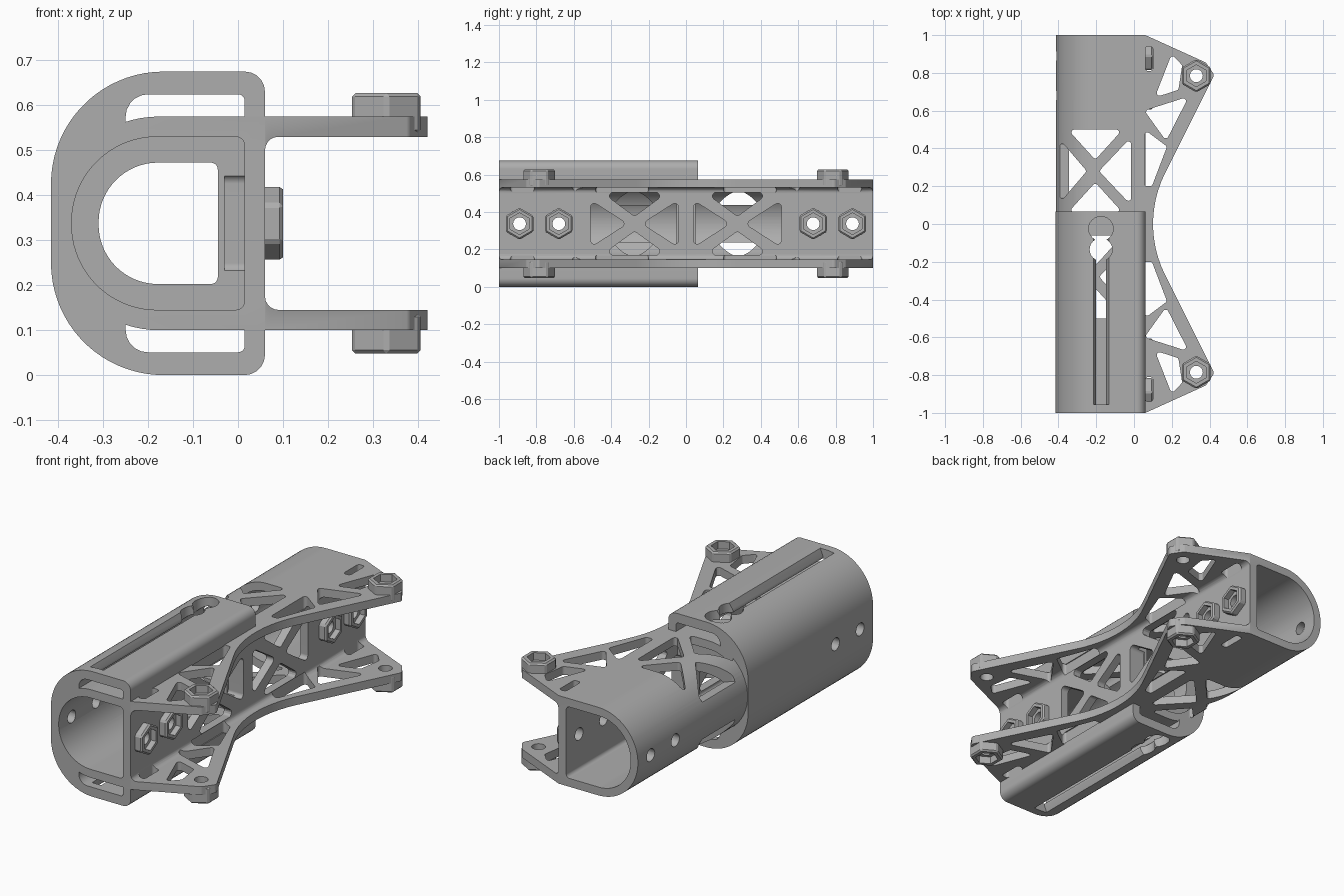
import bpy, bmesh, math
from mathutils import Vector

if "Cube" in bpy.data.objects:
    bpy.data.objects.remove(bpy.data.objects["Cube"])

MID = 0.3375            # height of the tube axis
SIGNS = (1, -1)

grey = bpy.data.materials.new("plain grey")
grey.use_nodes = True
grey.diffuse_color = (0.42, 0.42, 0.42, 1)
grey.node_tree.nodes["Principled BSDF"].inputs["Base Color"].default_value = grey.diffuse_color


def rounded(points, radius=0):
    """Closed outline from (u, v[, corner radius]) points."""
    out = []
    for i, p in enumerate(points):
        r = p[2] if len(p) > 2 else radius
        here = Vector(p[:2])
        if not r:
            out.append(here)
            continue
        to_prev = (Vector(points[i - 1][:2]) - here).normalized()
        to_next = (Vector(points[(i + 1) % len(points)][:2]) - here).normalized()
        half = to_prev.angle(to_next) / 2
        centre = here + (to_prev + to_next).normalized() * r / math.sin(half)
        start = here + to_prev * r / math.tan(half) - centre
        end = here + to_next * r / math.tan(half) - centre
        a = math.atan2(start.y, start.x)
        sweep = (math.atan2(end.y, end.x) - a + math.pi) % math.tau - math.pi
        n = max(3, int(abs(sweep) / 0.08)) if r > 0.1 else 5
        for k in range(n + 1):
            t = a + sweep * k / n
            out.append(centre + r * Vector((math.cos(t), math.sin(t))))
    return out


def ngon(u, v, r, sides=24):
    """Regular outline; first corner points along +v."""
    return [(u + r * math.sin(math.tau * k / sides), v + r * math.cos(math.tau * k / sides))
            for k in range(sides)]


def prism(name, axis, outline, a, b):
    """Extrude an outline along an axis from a to b."""
    place = {"x": lambda u, v, w: (w, u, v),
             "y": lambda u, v, w: (u, w, v),
             "z": lambda u, v, w: (u, v, w)}[axis]
    bm = bmesh.new()
    low = [bm.verts.new(place(u, v, a)) for u, v in outline]
    high = [bm.verts.new(place(u, v, b)) for u, v in outline]
    bm.faces.new(low)
    bm.faces.new(high)
    for i in range(len(low)):
        j = (i + 1) % len(low)
        bm.faces.new((low[i], low[j], high[j], high[i]))
    bmesh.ops.recalc_face_normals(bm, faces=bm.faces)
    mesh = bpy.data.meshes.new(name)
    bm.to_mesh(mesh)
    bm.free()
    mesh.materials.append(grey)
    obj = bpy.data.objects.new(name, mesh)
    bpy.context.scene.collection.objects.link(obj)
    return obj


def apply(obj, mod):
    bpy.context.view_layer.objects.active = obj
    bpy.ops.object.modifier_apply(modifier=mod.name)


def combine(obj, tool, operation):
    mod = obj.modifiers.new("combine", "BOOLEAN")
    mod.operation, mod.solver, mod.object = operation, "EXACT", tool
    apply(obj, mod)
    bpy.data.objects.remove(tool)


def cut(obj, axis, outline, a, b):
    combine(obj, prism("cutter", axis, outline, a, b), "DIFFERENCE")


def add_boss(obj, axis, u, v, r, a, b):
    boss = prism("boss", axis, ngon(u, v, r, 6), a, b)
    mod = boss.modifiers.new("chamfer", "BEVEL")
    mod.width, mod.segments = 0.008, 1
    apply(boss, mod)
    combine(obj, boss, "UNION")


def d_shape(left, right, half, r_left, r_right):
    return rounded([(left, MID - half, r_left), (right, MID - half, r_right),
                    (right, MID + half, r_right), (left, MID + half, r_left)])


# Tube body with two side flanges, trimmed to the waisted plan outline
body = prism("tube_body", "y", rounded([
    (-0.413, 0.1, 0.237), (0.5, 0.1), (0.5, 0.145), (0.06, 0.145, 0.03),
    (0.06, 0.53, 0.03), (0.5, 0.53), (0.5, 0.575), (-0.413, 0.575, 0.237)]), -1, 1)
plan = [(-0.6, -1.1), (0.06, -1.1), (0.06, -1), (0.38, -0.855, 0.02), (0.425, -0.79, 0.02),
        (0.03, 0, 0.6), (0.425, 0.79, 0.02), (0.38, 0.855, 0.02), (0.06, 1), (0.06, 1.1), (-0.6, 1.1)]
combine(body, prism("plan", "z", rounded(plan), -0.2, 0.9), "INTERSECT")

# Bolt bosses on the flat face and at the flange tips
BOLTS = [s * y for s in SIGNS for y in (0.89, 0.68)]
TIPS = [(0.33, s * 0.785) for s in SIGNS]
for y in BOLTS:
    add_boss(body, "x", y, MID, 0.085, 0.035, 0.1)
for x, y in TIPS:
    for s in SIGNS:
        add_boss(body, "z", x, y, 0.088, MID + s * 0.2, MID + s * 0.29)

# Wide bore from each end, leaving a narrower collar in the middle
for s in SIGNS:
    cut(body, "y", d_shape(-0.37, 0.015, 0.1925, 0.19, 0.02), s * 0.05, s * 1.1)
cut(body, "y", d_shape(-0.31, -0.045, 0.135, 0.132, 0.015), -0.2, 0.2)

# Lattice windows in the curved wall
wall_windows = [
    [(-0.35, 0.5), (-0.06, 0.5), (-0.205, 0.34)],
    [(-0.35, 0.06), (-0.06, 0.06), (-0.205, 0.22)],
    [(-0.015, 0.46), (-0.015, 0.1), (-0.185, 0.28)],
    [(-0.395, 0.45), (-0.395, 0.11), (-0.25, 0.28)]]
# Openings in the flanges
flange_windows = [
    [(0.2, 0.9), (0.255, 0.84), (0.235, 0.71), (0.11, 0.67)],
    [(0.055, 0.6), (0.29, 0.675), (0.17, 0.44)],
    [(0.055, 0.5), (0.175, 0.41), (0.095, 0.2), (0.055, 0.2)],
    [(0.06, 0.81), (0.1, 0.81), (0.1, 0.94), (0.06, 0.94)]]
for sy in SIGNS:
    for sz in SIGNS:
        for pts in wall_windows:
            cut(body, "z", rounded([(x, sy * y) for x, y in pts], 0.015),
                MID + sz * 0.1, MID + sz * 0.3)
        for pts in flange_windows:
            cut(body, "z", rounded([(x, sy * y) for x, y in pts], 0.015),
                MID + sz * 0.17, MID + sz * 0.25)

# Lattice windows in the flat face
face_windows = [
    [(0.04, MID - 0.125), (0.04, MID + 0.125), (0.235, MID)],
    [(0.51, MID - 0.125), (0.51, MID + 0.125), (0.315, MID)],
    [(0.1, MID + 0.168), (0.45, MID + 0.168), (0.275, MID + 0.04)],
    [(0.1, MID - 0.168), (0.45, MID - 0.168), (0.275, MID - 0.04)]]
for s in SIGNS:
    for pts in face_windows:
        cut(body, "x", rounded([(s * y, z) for y, z in pts], 0.02), -0.03, 0.12)

# Sleeve over the front half
sleeve = prism("outer_sleeve", "y", d_shape(-0.416, 0.06, MID, 0.25, 0.045), -1, 0.065)
cut(sleeve, "y", d_shape(-0.407, 0.3, 0.2325, 0.232, 0), -1.1, 0.2)
for s in SIGNS:
    # Flat channel between sleeve and tube
    cut(sleeve, "y", rounded([(-0.25, MID + s * 0.2), (0.015, MID + s * 0.2),
        (0.015, MID + s * 0.287, 0.015), (-0.25, MID + s * 0.287, 0.05)]), -1.1, 0.2)
    # Tapered slot with a keyhole end
    cut(sleeve, "y", [(-0.202, MID + s * 0.25), (-0.148, MID + s * 0.25), (-0.148, MID + s * 0.3),
        (-0.128, MID + s * 0.35), (-0.222, MID + s * 0.35), (-0.202, MID + s * 0.3)], -0.955, -0.02)
    for y, r in ((-0.025, 0.065), (-0.135, 0.06)):
        cut(sleeve, "z", ngon(-0.175, y, r), MID + s * 0.25, MID + s * 0.4)

# Bolt holes and nut pockets
for y in BOLTS:
    cut(body, "x", ngon(y, MID, 0.034), -0.6, 0.2)
    cut(body, "x", ngon(y, MID, 0.058, 6), 0.07, 0.2)
    if y < 0:
        cut(sleeve, "x", ngon(y, MID, 0.034), -0.6, -0.2)
for x, y in TIPS:
    cut(body, "z", ngon(x, y, 0.034), -0.2, 0.9)
    for s in SIGNS:
        cut(body, "z", ngon(x, y, 0.058, 6), MID + s * 0.25, MID + s * 0.4)

# Smooth curved walls, crisp edges
for obj in (body, sleeve):
    bpy.ops.object.select_all(action="DESELECT")
    obj.select_set(True)
    bpy.context.view_layer.objects.active = obj
    bpy.ops.object.shade_smooth_by_angle(angle=math.radians(25))
    mod = obj.modifiers.new("even shading", "WEIGHTED_NORMAL")
    mod.keep_sharp = True
